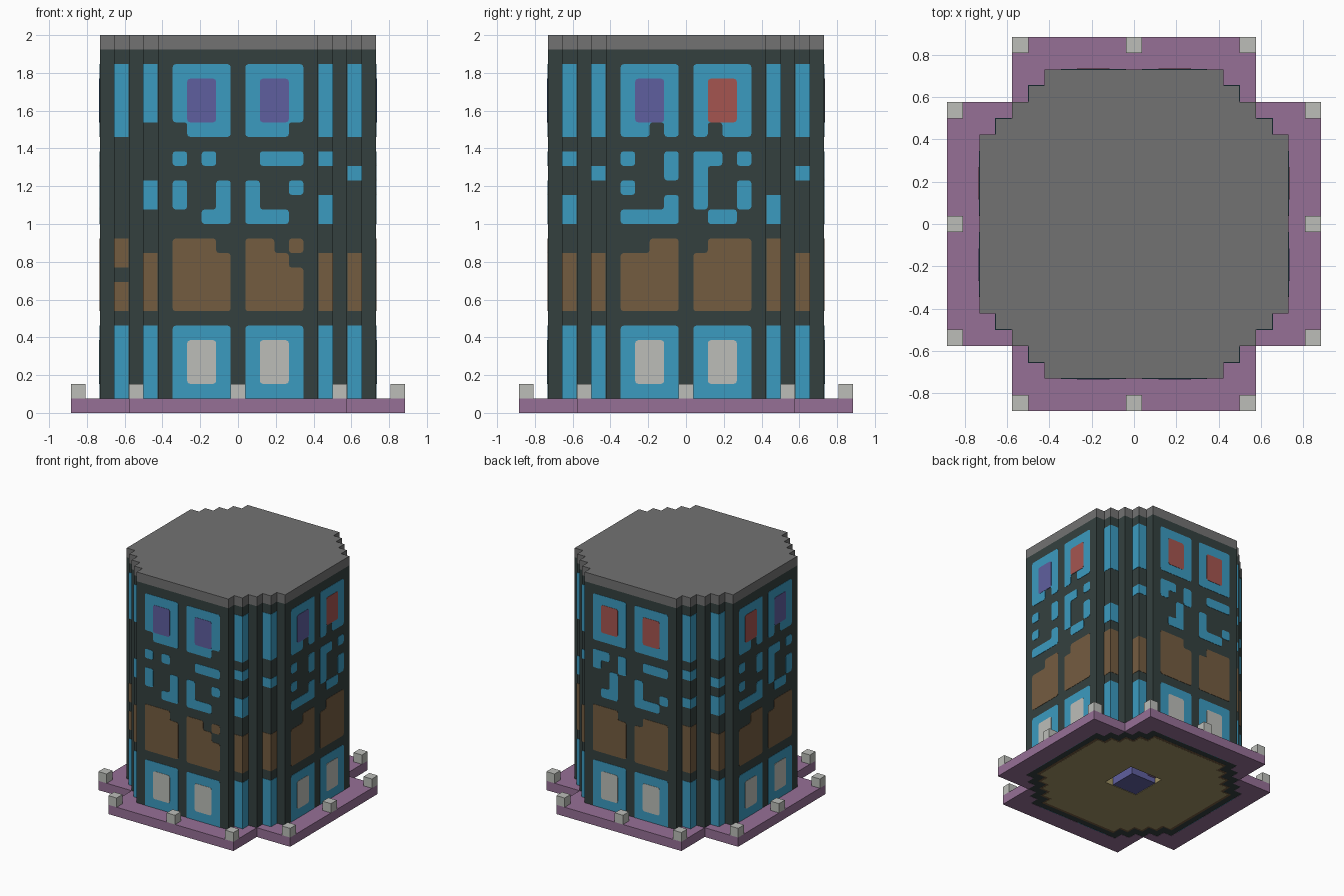
import bpy, bmesh, math
from mathutils import Matrix

U = 2 / 26  # edge of one building block

if "Cube" in bpy.data.objects:
    bpy.data.objects.remove(bpy.data.objects["Cube"])


def material(name, hex_code):
    srgb = [int(hex_code[i:i + 2], 16) / 255 for i in (0, 2, 4)]
    rgba = [((c + 0.055) / 1.055) ** 2.4 for c in srgb] + [1]
    mat = bpy.data.materials.new(name)
    mat.use_nodes = True
    mat.diffuse_color = rgba
    mat.node_tree.nodes["Principled BSDF"].inputs["Base Color"].default_value = rgba
    return mat


DARK = material("dark slate", "34403f")
CYAN = material("cyan glass", "3b9bc0")
BROWN = material("brown panel", "745c40")
PALE = material("pale stone", "bcbeb9")
VIOLET = material("violet blue", "5f5f9f")
RED = material("brick red", "a55550")
GREY = material("roof grey", "727272")
MAUVE = material("mauve paving", "967096")
OLIVE = material("olive floor", "a09366")


def islands(cells):
    """Split cells into groups that share edges."""
    left = set(cells)
    while left:
        group, stack = set(), [left.pop()]
        while stack:
            a, b = stack.pop()
            group.add((a, b))
            for n in ((a + 1, b), (a - 1, b), (a, b + 1), (a, b - 1)):
                if n in left:
                    left.remove(n)
                    stack.append(n)
        yield group


def prism(name, mat, cells, lo, hi, matrix=Matrix(), rounding=0):
    """Extrude a set of unit cells from lo to hi, in block units."""
    bm = bmesh.new()
    for group in islands(cells):
        corners = {}
        for a, b in group:
            quad = []
            for da, db in ((-.5, -.5), (.5, -.5), (.5, .5), (-.5, .5)):
                key = (round(a + da, 3), round(b + db, 3))
                if key not in corners:
                    corners[key] = bm.verts.new((*key, lo))
                quad.append(corners[key])
            bm.faces.new(quad)
    if rounding:
        bmesh.ops.dissolve_limit(bm, angle_limit=0.01, verts=bm.verts[:], edges=bm.edges[:])
        bmesh.ops.bevel(bm, geom=bm.verts[:], offset=rounding, segments=2,
                        profile=0.5, affect='VERTICES')
    out = bmesh.ops.extrude_face_region(bm, geom=bm.faces[:])["geom"]
    tops = [g for g in out if isinstance(g, bmesh.types.BMVert)]
    bmesh.ops.translate(bm, verts=tops, vec=(0, 0, hi - lo))
    # keep the starting faces as the underside
    bmesh.ops.recalc_face_normals(bm, faces=bm.faces[:])
    bm.transform(Matrix.Scale(U, 4) @ matrix)
    mesh = bpy.data.meshes.new(name)
    bm.to_mesh(mesh)
    bm.free()
    mesh.materials.append(mat)
    obj = bpy.data.objects.new(name, mesh)
    bpy.context.collection.objects.link(obj)
    return obj


def block(a0, a1, b0, b1):
    return {(a, b) for a in range(a0, a1 + 1) for b in range(b0, b1 + 1)}


def octagon(half, diagonal):
    return {c for c in block(-half, half, -half, half) if abs(c[0]) + abs(c[1]) <= diagonal}


# Plan shapes
tower = octagon(9, 14)
inner = octagon(8, 12)
core = octagon(7, 10)
cross = block(-11, 11, -7, 7) | block(-7, 7, -11, 11)
hatch = block(-1, 2, -1, 2)

# Base, tower walls, roof
prism("base_terrace", MAUVE, cross - tower, 0, 1)
prism("tower_walls", DARK, tower - inner, 0.02, 25)
prism("roof_slab", GREY, tower, 25, 26)

# Underside: skirting, floor and the small hatch in its middle
prism("floor_skirting", BROWN, inner - core, 0.01, 1, Matrix.Diagonal((1.035, 1.035, 1, 1)))
prism("floor", OLIVE, inner - hatch, 0, 1)
prism("hatch_ceiling", OLIVE, block(-3, 4, -3, 4), 2, 3)
prism("hatch_block", VIOLET, block(-1, 1, -1, 1), 0.05, 2)
prism("hatch_step", MAUVE, {(-1, 2)}, 0.6, 2)

# Terrace posts
posts = set()
for t in (-7, 0, 7):
    posts |= {(t, 11), (t, -11), (11, t), (-11, t)}
prism("terrace_posts", PALE, posts, 1, 2)

# Wall panels: each row lists eight window cells, left to right
COLS = (-4, -3, -2, -1, 1, 2, 3, 4)
ROWS = (19, 17, 16, 15, 14, 13, 11, 10)
FRONT = (".######.", "#.#..###", "........", "#..##..#", "#..##...",
         "..#####.", "###.##.#", "#######.")
SIDE = ("##.##.##", "#..###.#", "...##...", "#...#..#", "...##..#",
        "####.##.", "..##.###", "########")
BACK = ("########", "##.#.###", "#..#....", "..#.#...", "..#.#..#",
        ".##.###.", "###..###", "########")
FACES = (("front", FRONT, VIOLET, VIOLET), ("left", SIDE, VIOLET, RED),
         ("back", BACK, RED, RED), ("right", SIDE, RED, VIOLET))

upright = Matrix.Rotation(math.pi / 2, 4, 'X')


def windows(rows):
    return {(c, r + 0.5) for c in COLS for r in rows}


for k, (side, pattern, first, second) in enumerate(FACES):
    turn = Matrix.Rotation(k * math.pi / 2, 4, 'Z') @ upright
    glass = windows(range(20, 24)) | windows(range(0, 6))
    panel = windows(range(7, 10))
    for row, text in zip(ROWS, pattern):
        marked = {(c, row + 0.5) for c, ch in zip(COLS, text) if ch == "#"}
        if row > 12:
            glass |= marked
        else:
            panel |= marked
    prism(side + "_glass", CYAN, glass, 9.48, 9.53, turn, 0.2)
    prism(side + "_brown_panels", BROWN, panel, 9.48, 9.53, turn, 0.2)
    # Curtains above, doors below
    for label, mat, cols in (("first", first, (-3, -2)), ("second", second, (2, 3))):
        curtain = {(c, r + 0.5) for c in cols for r in (20, 21, 22)}
        door = {(c, r + 0.5) for c in cols for r in (2, 3, 4)}
        prism(f"{side}_{label}_curtain", mat, curtain, 9.48, 9.56, turn, 0.2)
        prism(f"{side}_{label}_door", PALE, door, 9.48, 9.56, turn, 0.2)

# Stepped corner strips: (start row, end row) of glass and of brown panel
COMMON = [(1, 6), (19, 24)]
CORNERS = {
    (-8, -6): (COMMON, [(7, 9), (10, 12)]),
    (-6, -8): ([(1, 6), (14, 16), (20, 24)], [(7, 11)]),
    (6, -8): (COMMON + [(13, 15), (17, 18)], [(7, 11)]),
    (8, -6): (COMMON + [(16, 17)], [(7, 11)]),
    (8, 6): (COMMON + [(13, 15)], [(7, 12)]),
    (6, 8): (COMMON + [(16, 17)], [(7, 11)]),
    (-6, 8): (COMMON + [(14, 15), (17, 18)], [(7, 12)]),
    (-8, 6): (COMMON + [(13, 15), (16, 17)], [(7, 11)]),
}
for (x, y), (glass, panel) in CORNERS.items():
    cell = {(x + math.copysign(0.03, x), y + math.copysign(0.03, y))}
    for label, mat, spans in (("glass", CYAN, glass), ("brown", BROWN, panel)):
        for lo, hi in spans:
            prism("corner_" + label, mat, cell, lo, hi)
